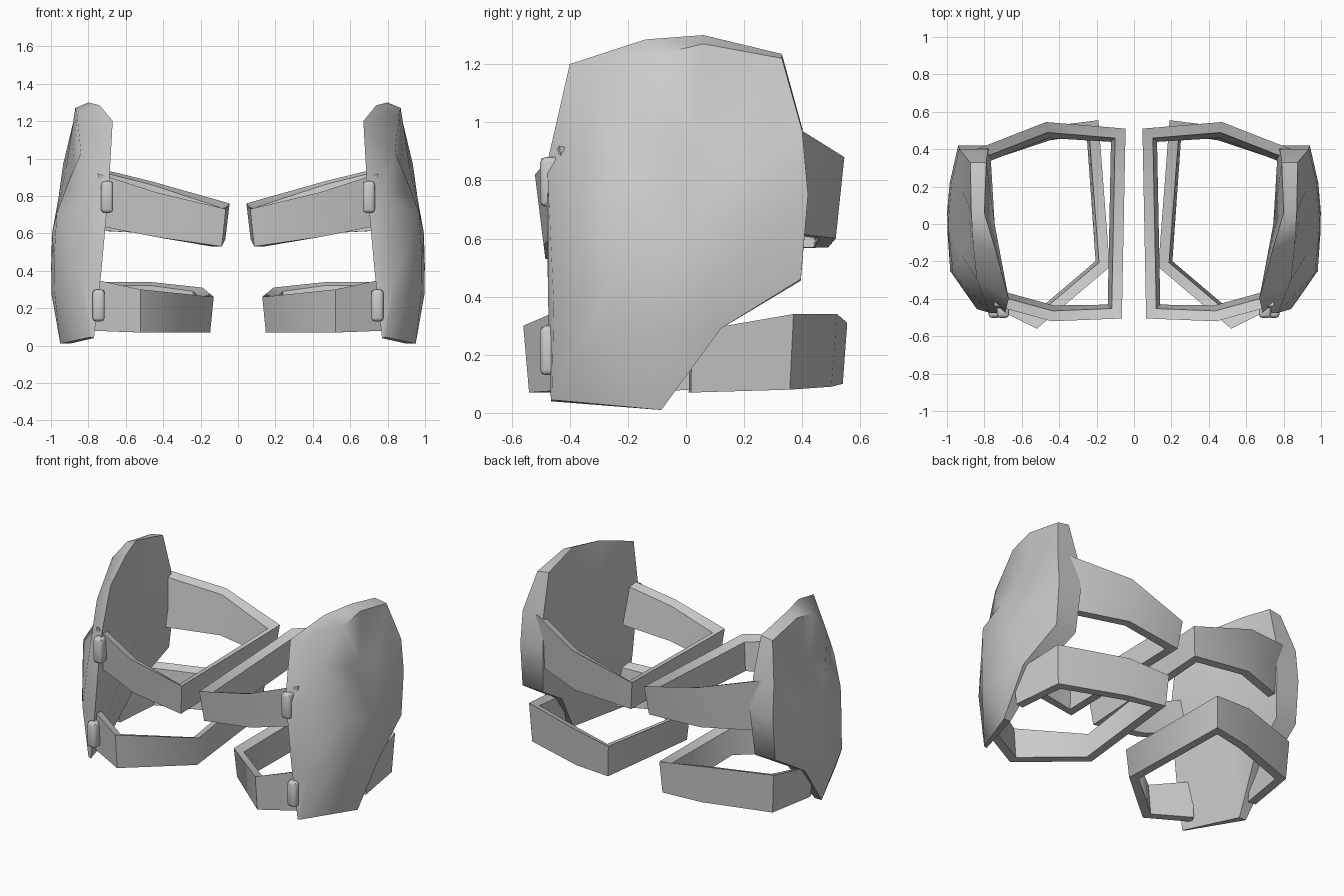
import bpy
import bmesh
from mathutils import Vector

cube = bpy.data.objects.get("Cube")
if cube:
    bpy.data.objects.remove(cube, do_unlink=True)

grey = bpy.data.materials.new("plain grey")
grey.use_nodes = True
grey.diffuse_color = (0.6, 0.6, 0.6, 1)
grey.node_tree.nodes["Principled BSDF"].inputs["Base Color"].default_value = (0.6, 0.6, 0.6, 1)


def finish(bm, name, angle):
    """Make an object from bm and its mirrored twin for the other leg."""
    bmesh.ops.recalc_face_normals(bm, faces=bm.faces)
    for side in ("left", "right"):
        if side == "right":
            bmesh.ops.scale(bm, vec=(-1, 1, 1), verts=bm.verts)
            bmesh.ops.reverse_faces(bm, faces=bm.faces)
        mesh = bpy.data.meshes.new(f"{side}_{name}")
        bm.to_mesh(mesh)
        mesh.materials.append(grey)
        obj = bpy.data.objects.new(f"{side}_{name}", mesh)
        bpy.context.collection.objects.link(obj)
        bpy.ops.object.select_all(action="DESELECT")
        obj.select_set(True)
        bpy.context.view_layer.objects.active = obj
        bpy.ops.object.shade_smooth_by_angle(angle=angle)
    bm.free()


def bridge(bm, a, b):
    n = len(a)
    for i in range(n):
        j = (i + 1) % n
        bm.faces.new((a[i], a[j], b[j], b[i]))


# Thick outer plate: inner rim, outer rim, raised ring and crown
inner_rim = [(.67, -.40, 1.2), (.74, -.14, 1.285), (.80, .06, 1.3), (.79, .33, 1.235),
             (.78, .40, .98), (.77, .42, .75), (.79, .395, .455), (.84, .12, .29),
             (.90, -.085, .01), (.77, -.465, .04), (.73, -.475, .4), (.69, -.48, .85)]
outer_rim = [(.84, -.30, 1.03), (.86, -.11, 1.23), (.87, .06, 1.27), (.875, .33, 1.22),
             (.935, .40, .97), (.94, .42, .75), (.94, .395, .46), (.97, .12, .29),
             (.95, -.085, .01), (.79, -.462, .045), (.84, -.455, .37), (.77, -.475, .8)]


def crown(y, z):
    """Bulge of the plate, flattened toward its upper front."""
    return 1 - .15 * (z - .4) ** 2 - .25 * y * y - max(0, z - .75) * (.33 - y)


bm = bmesh.new()
inner = [bm.verts.new(p) for p in inner_rim]
outer = [bm.verts.new(p) for p in outer_rim]
ring = []
for x, y, z in outer_rim:
    y, z = y * .55, .6 + (z - .6) * .55
    ring.append(bm.verts.new((crown(y, z), y, z)))
bridge(bm, inner, outer)
bridge(bm, outer, ring)
inside = bm.verts.new((.745, 0, .7))
top = bm.verts.new((crown(0, .6), 0, .6))
for i in range(len(ring)):
    j = (i + 1) % len(ring)
    bm.faces.new((ring[i], ring[j], top))
    bm.faces.new((inner[j], inner[i], inside))
finish(bm, "outer_plate", 1.0)


# Straps: an angular band round the leg, leaning inward at the bottom
def strap(name, path, thick, lean):
    centre = Vector((.5, 0))
    pts = [Vector(p[:2]) for p in path]
    bm = bmesh.new()
    loops = []
    for i, (x, y, low, high) in enumerate(path):
        before = (pts[i] - pts[i - 1]).normalized() if i else None
        after = (pts[i + 1] - pts[i]).normalized() if i + 1 < len(pts) else None
        before, after = before or after, after or before
        along = (before + after).normalized()
        normal = Vector((along.y, -along.x))
        if normal.dot(centre - pts[i]) < 0:
            normal = -normal
        step = normal * thick / max(.5, along.dot(before))
        shift = normal * lean
        corners = [(pts[i], high), (pts[i] + shift, low),
                   (pts[i] + shift + step, low), (pts[i] + step, high - .02)]
        loops.append([bm.verts.new((c.x, c.y, z)) for c, z in corners])
    for a, b in zip(loops, loops[1:]):
        bridge(bm, a, b)
    bm.faces.new(loops[0])
    bm.faces.new(loops[-1])
    finish(bm, name, 1.0)


strap("upper_strap", [(.75, -.435, .64, .92), (.44, -.52, .58, .82), (.065, -.505, .53, .73),
                      (.045, .51, .57, .76), (.47, .545, .60, .88), (.88, .385, .62, .98)],
      .055, .03)
strap("lower_strap", [(.80, -.42, .08, .36), (.52, -.56, .07, .30), (.13, -.23, .07, .26),
                      (.19, .555, .10, .31), (.47, .52, .09, .34), (.91, .37, .08, .34),
                      (.96, .02, .07, .28)],
      .055, .02)

# Rounded buckles on the front edge of the plate
for name, x, z in (("upper_buckle", .70, .795), ("lower_buckle", .745, .215)):
    bm = bmesh.new()
    bmesh.ops.create_cube(bm, size=1)
    bmesh.ops.scale(bm, vec=(.065, .07, .17), verts=bm.verts)
    bmesh.ops.bevel(bm, geom=bm.edges[:], offset=.018, segments=2, affect="EDGES", profile=.5)
    bmesh.ops.translate(bm, vec=(x, -.467, z), verts=bm.verts)
    finish(bm, name, .8)
